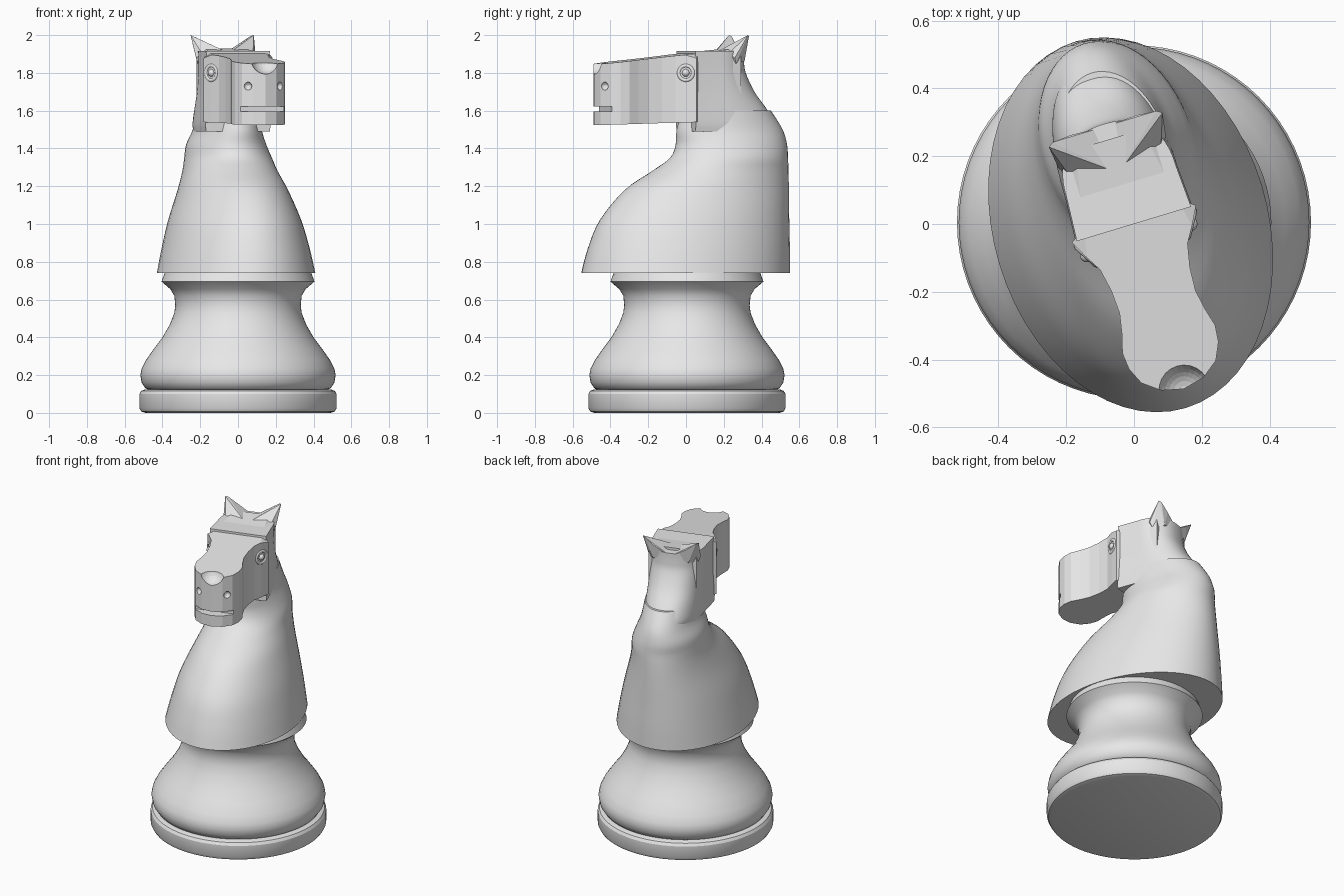
import bpy, bmesh, math
from mathutils import Matrix, Vector

if "Cube" in bpy.data.objects:
    bpy.data.objects.remove(bpy.data.objects["Cube"])

A = math.radians(16.8)          # the horse looks slightly to one side
C, S = math.cos(A), math.sin(A)
TURN = Matrix.Rotation(A, 4, 'Z')

grey = bpy.data.materials.new("light_grey")
grey.diffuse_color = (0.8, 0.8, 0.8, 1)
grey.use_nodes = True
grey.node_tree.nodes["Principled BSDF"].inputs["Base Color"].default_value = grey.diffuse_color


def make(name, bm, smooth=30):
    bmesh.ops.recalc_face_normals(bm, faces=bm.faces)
    me = bpy.data.meshes.new(name)
    bm.to_mesh(me)
    bm.free()
    ob = bpy.data.objects.new(name, me)
    bpy.context.collection.objects.link(ob)
    me.materials.append(grey)
    if smooth:
        bpy.ops.object.select_all(action='DESELECT')
        ob.select_set(True)
        bpy.context.view_layer.objects.active = ob
        bpy.ops.object.shade_smooth_by_angle(angle=math.radians(smooth))
    return ob


def loft(bm, rings):
    loops = [[bm.verts.new(p) for p in r] for r in rings]
    for a, b in zip(loops, loops[1:]):
        for i in range(len(a)):
            j = (i + 1) % len(a)
            bm.faces.new((a[i], a[j], b[j], b[i]))
    bm.faces.new(loops[0][::-1])
    bm.faces.new(loops[-1])


def spline(rows, steps=4):
    """Smooth a short table of rows (Catmull-Rom)."""
    out = []
    for i in range(len(rows) - 1):
        p0, p1, p2, p3 = (rows[max(0, min(len(rows) - 1, i + k))] for k in (-1, 0, 1, 2))
        for s in range(steps):
            t = s / steps
            out.append([0.5 * (2 * b + (c - a) * t + (2 * a - 5 * b + 4 * c - d) * t * t
                               + (3 * b - a - 3 * c + d) * t ** 3)
                        for a, b, c, d in zip(p0, p1, p2, p3)])
    return out + [list(rows[-1])]


def lathe(name, profile, n=72):
    bm = bmesh.new()
    loft(bm, [[(r * math.cos(2 * math.pi * i / n), 0.005 + r * math.sin(2 * math.pi * i / n), z)
               for i in range(n)] for r, z in profile])
    return make(name, bm)


# turned base
lathe("foot_disc", [(0.49, 0), (0.512, 0.007), (0.522, 0.025), (0.522, 0.1),
                    (0.512, 0.117), (0.49, 0.125)])
lathe("pedestal", [(0.47, 0.12), (0.49, 0.13), (0.51, 0.16), (0.517, 0.2), (0.51, 0.235),
                   (0.487, 0.28), (0.445, 0.34), (0.4, 0.4), (0.36, 0.47), (0.337, 0.53),
                   (0.332, 0.57), (0.337, 0.62), (0.358, 0.655), (0.405, 0.695), (0.385, 0.75)])

# neck: turned ellipses fitted to z, left, right, front, back
sections = [(0.74, -0.43, 0.41, -0.555, 0.55), (0.87, -0.405, 0.38, -0.52, 0.55),
            (1.02, -0.37, 0.335, -0.457, 0.547), (1.18, -0.32, 0.265, -0.325, 0.545),
            (1.28, -0.295, 0.21, -0.18, 0.543), (1.35, -0.285, 0.18, -0.085, 0.54),
            (1.42, -0.275, 0.15, -0.055, 0.535), (1.5, -0.24, 0.125, -0.05, 0.512),
            (1.6, -0.22, 0.11, -0.02, 0.45)]
rings = []
for z, xl, xr, yf, yb in spline(sections):
    hx, hy = (xr - xl) / 2, (yb - yf) / 2
    total, diff = hx * hx + hy * hy, (hy * hy - hx * hx) / (C * C - S * S)
    L, W = math.sqrt((total + diff) / 2), math.sqrt((total - diff) / 2)
    ring = []
    for i in range(56):
        t = 2 * math.pi * i / 56
        u, v = W * math.cos(t), L * math.sin(t)
        ring.append(((xl + xr) / 2 + u * C - v * S, (yf + yb) / 2 + u * S + v * C, z))
    rings.append(ring)
bm = bmesh.new()
loft(bm, rings)
make("neck", bm)

# back of the head: rounded behind, straight sides to the cheeks; z, half width, back
rows = [(1.49, 0.168, 0.48), (1.53, 0.172, 0.485), (1.6, 0.17, 0.445), (1.7, 0.166, 0.37),
        (1.8, 0.165, 0.32), (1.86, 0.166, 0.31), (1.915, 0.168, 0.308)]
rings = []
for z, w, back in spline(rows):
    mid = 0.13
    ring = [(w + 0.008, 0.0, z)]
    for i in range(33):
        t = math.pi * i / 32
        c, s = math.cos(t), math.sin(t)
        ring.append((w * math.copysign(abs(c) ** 0.85, c), mid + (back - mid) * s ** 0.85, z))
    rings.append(ring + [(-w - 0.008, 0.0, z)])
bm = bmesh.new()
loft(bm, rings)
make("head_back", bm).matrix_world = TURN

# face: extruded plan outline, trimmed by sloping planes
half = [(0.15, 0.26), (0.17, 0.015), (0.191, 0.0), (0.165, -0.05), (0.135, -0.1),
        (0.121, -0.17), (0.117, -0.24), (0.128, -0.3), (0.143, -0.355), (0.138, -0.405),
        (0.115, -0.455), (0.065, -0.493)]
plan = half + [(0, -0.508)] + [(-x, y) for x, y in half[::-1]]
bm = bmesh.new()
loft(bm, [[(x, y, 1.45) for x, y in plan], [(x, y, 2.05) for x, y in plan]])


def trim(point, normal):
    bmesh.ops.bisect_plane(bm, geom=bm.verts[:] + bm.edges[:] + bm.faces[:],
                           plane_co=point, plane_no=normal, clear_outer=True)
    bmesh.ops.holes_fill(bm, edges=[e for e in bm.edges if e.is_boundary], sides=0)


trim((0, -0.47, 1.85), (0, -0.11, 1))          # forehead slope
trim((0, -0.47, 1.525), (0, 0.03, -1))         # jaw line
for s in (-1, 1):
    trim((s * 0.12, 0, 1.92), (s * 0.5, 0, 0.85))
head = make("face", bm, 0)


def cut(bm_cutter):
    cutter = make("cutter", bm_cutter, 0)
    cutter.hide_render = True
    mod = head.modifiers.new("cut", 'BOOLEAN')
    mod.operation, mod.object, mod.solver = 'DIFFERENCE', cutter, 'EXACT'
    bpy.context.view_layer.objects.active = head
    bpy.ops.object.modifier_apply(modifier=mod.name)
    bpy.data.objects.remove(cutter)


# mouth slot
bm = bmesh.new()
bmesh.ops.create_cube(bm, size=1, matrix=Matrix.Translation((0, -0.545, 1.608))
                      @ Matrix.Diagonal((0.5, 0.2, 0.026, 1)))
cut(bm)
# nose scoop
bm = bmesh.new()
bmesh.ops.create_uvsphere(bm, u_segments=24, v_segments=16, radius=0.08,
                          matrix=Matrix.Translation((0, -0.515, 1.873)))
cut(bm)
# nostrils
for s in (-1, 1):
    bm = bmesh.new()
    bmesh.ops.create_uvsphere(bm, u_segments=16, v_segments=10, radius=0.022,
                              matrix=Matrix.Translation((s * 0.09, -0.478, 1.73)))
    cut(bm)
for p in head.data.polygons:
    p.use_smooth = False
head.matrix_world = TURN

# ears: leaning hulls meeting in a V
for s, side in ((-1, "left"), (1, "right")):
    bm = bmesh.new()
    for p in [(0.175, 0.29, 2.0), (0.16, 0.3, 1.995), (0.01, 0.165, 1.91), (0.14, 0.19, 1.9),
              (0.165, 0.22, 1.88), (0.155, 0.23, 1.85), (0.11, 0.29, 1.86),
              (0.01, 0.3, 1.9), (0.1, 0.305, 1.95)]:
        bm.verts.new((s * p[0], p[1], p[2]))
    bmesh.ops.convex_hull(bm, input=bm.verts)
    make(side + "_ear", bm, 0).matrix_world = TURN

# eyes: raised ring with a ball inside
for s, side in ((-1, "left"), (1, "right")):
    place = (TURN @ Matrix.Translation((s * 0.159, -0.048, 1.8))
             @ Vector((s * 0.85, -0.5, 0)).to_track_quat('Z', 'Y').to_matrix().to_4x4())
    bm = bmesh.new()
    n, m = 24, 8
    g = [[bm.verts.new(((0.039 + 0.011 * math.cos(b)) * math.cos(a),
                        (0.039 + 0.011 * math.cos(b)) * math.sin(a), 0.011 * math.sin(b)))
          for b in [2 * math.pi * j / m for j in range(m)]]
         for a in [2 * math.pi * i / n for i in range(n)]]
    for i in range(n):
        for j in range(m):
            bm.faces.new((g[i][j], g[(i + 1) % n][j],
                          g[(i + 1) % n][(j + 1) % m], g[i][(j + 1) % m]))
    make(side + "_eyelid", bm, 60).matrix_world = place
    bm = bmesh.new()
    bmesh.ops.create_uvsphere(bm, u_segments=16, v_segments=10, radius=0.021)
    make(side + "_eye", bm, 60).matrix_world = place
